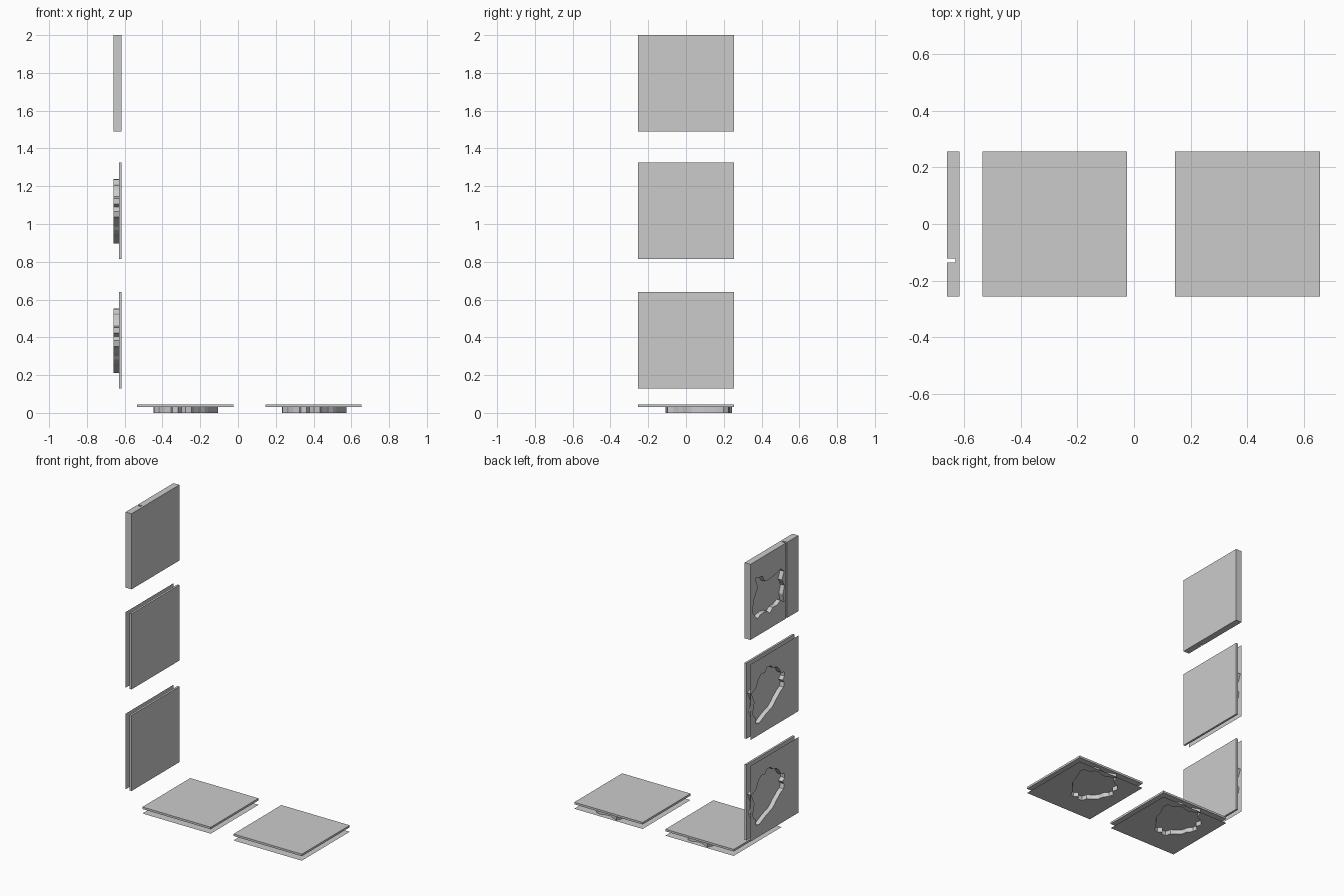
import bpy, bmesh, math, random
from mathutils import Matrix

if "Cube" in bpy.data.objects:
    bpy.data.objects.remove(bpy.data.objects["Cube"])

H = 0.255      # half width of a panel
GAP = 0.03     # depth of the broken layer
T = 0.044      # overall thickness


def finish(bm, name, mat):
    bmesh.ops.transform(bm, matrix=mat, verts=bm.verts)
    me = bpy.data.meshes.new(name)
    bm.to_mesh(me)
    bm.free()
    ob = bpy.data.objects.new(name, me)
    bpy.context.collection.objects.link(ob)


def box(name, mat, u0, u1, v0, v1, z0, z1):
    bm = bmesh.new()
    m = Matrix.Translation(((u0 + u1) / 2 * H, (v0 + v1) / 2 * H, (z0 + z1) / 2)) @ \
        Matrix.Diagonal(((u1 - u0) * H, (v1 - v0) * H, z1 - z0, 1))
    bmesh.ops.create_cube(bm, size=1, matrix=m)
    finish(bm, name, mat)


def loop(bm, pts):
    vs = [bm.verts.new((u * H, v * H, 0)) for u, v in pts]
    return [bm.edges.new((vs[i], vs[(i + 1) % len(vs)])) for i in range(len(vs))]


def walls(bm, edges, depth):
    res = bmesh.ops.extrude_edge_only(bm, edges=edges)
    vs = [g for g in res["geom"] if isinstance(g, bmesh.types.BMVert)]
    bmesh.ops.translate(bm, verts=vs, vec=(0, 0, depth))


def jagged(pts, seed):
    # put an offset point between each pair for a broken edge
    rng = random.Random(seed)
    out = []
    for i, (u, v) in enumerate(pts):
        p, q = pts[(i + 1) % len(pts)]
        s = rng.uniform(-0.3, 0.3)
        out += [(u, v), ((u + p) / 2 + (q - v) * s, (v + q) / 2 - (p - u) * s)]
    return out


def broken_sheet(name, mat, hole, v0=-1, skirt=False):
    bm = bmesh.new()
    outer = loop(bm, [(-1, v0), (1, v0), (1, 1), (-1, 1)])
    inner = loop(bm, hole)
    bmesh.ops.triangle_fill(bm, use_beauty=True, edges=outer + inner, normal=(0, 0, -1))
    walls(bm, inner, GAP)
    if skirt:
        walls(bm, outer, GAP)
    finish(bm, name, mat)


# outline of the hole, in half widths
HOLE = [(.66, .78), (.62, .5), (.52, .25), (.4, 0), (.27, -.15), (.13, -.38),
        (-.08, -.33), (-.26, -.42), (-.42, -.2), (-.55, .05), (-.66, .3),
        (-.58, .55), (-.45, .68), (-.21, .96), (.05, .84), (.3, .9), (.5, .78)]
TURN = Matrix.Rotation(math.pi / 2, 4, 'Y')


def wall_at(z):
    return Matrix.Translation((-.66, 0, z)) @ TURN


# floor and wall panels: broken sheet with a backing plate
panels = [("floor_left", Matrix.Translation((-.28, 0, 0))),
          ("floor_right", Matrix.Translation((.4, 0, 0))),
          ("wall_lower", wall_at(.385)),
          ("wall_middle", wall_at(1.07))]
for name, mat in panels:
    broken_sheet(name + "_broken_sheet", mat, jagged(HOLE, 3))
    box(name + "_plate", mat, -1, 1, -1, 1, GAP, T)

# top wall panel: closed edges, side strip and a bottom band
top = wall_at(1.745)
TOP_HOLE = [(.55, .72), (.48, .45), (.6, .2), (.5, -.1), (.52, -.4), (.1, -.42),
            (-.28, -.4), (-.35, -.1), (-.3, .2), (-.5, .5), (-.57, .8), (0, .86)]
broken_sheet("wall_top_broken_sheet", top, jagged(TOP_HOLE, 5), v0=-.48, skirt=True)
box("wall_top_side_strip", top, -1, 1, -1, -.53, 0, GAP)
box("wall_top_plate", top, -1, .65, -1, 1, GAP, T)
box("wall_top_bottom_band", top, .65, 1, -1, 1, GAP, T)
